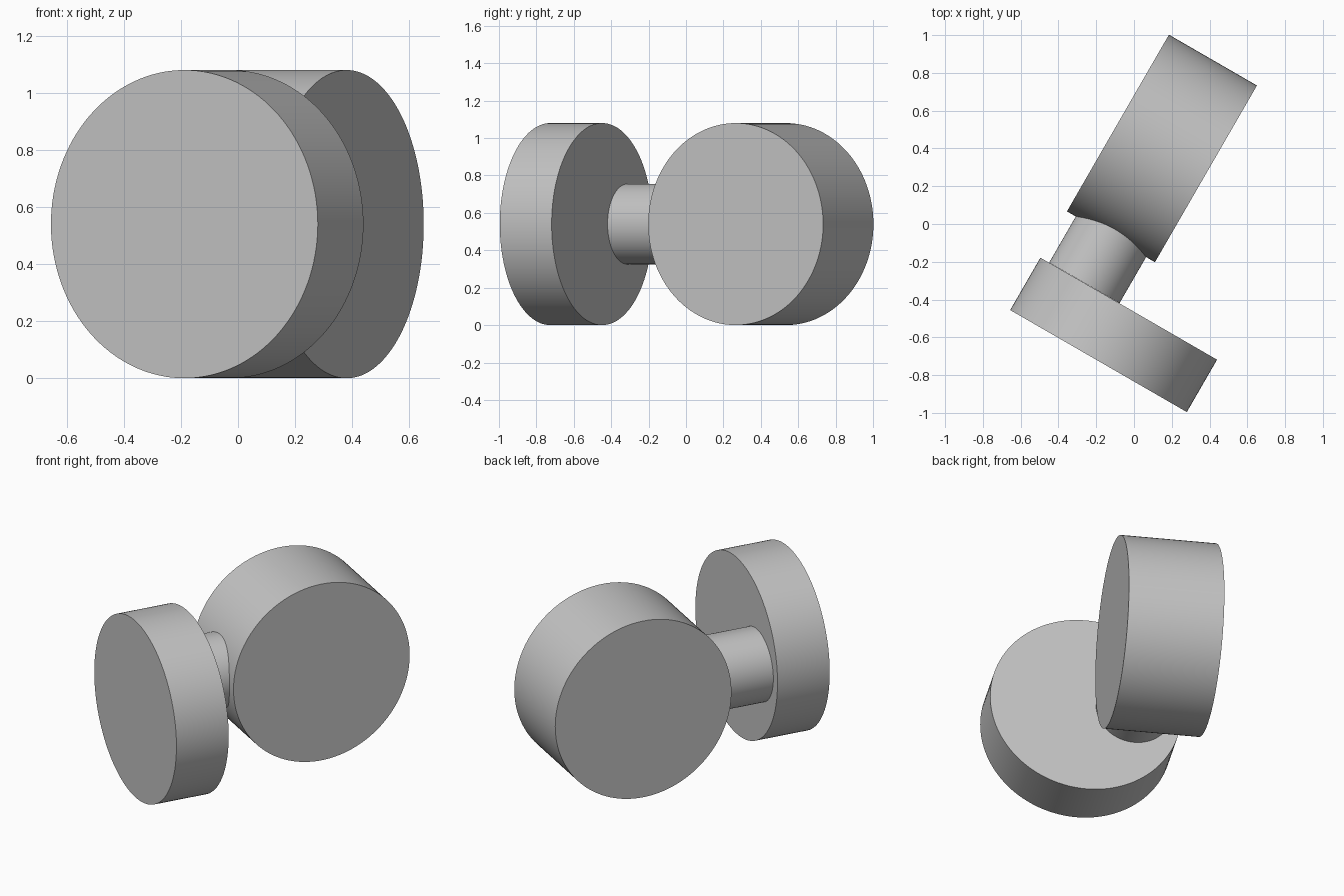
import bpy
import math
from mathutils import Vector

cube = bpy.data.objects.get("Cube")
if cube:
    bpy.data.objects.remove(cube, do_unlink=True)

grey = bpy.data.materials.new("light grey")
grey.use_nodes = True
colour = (0.55, 0.55, 0.55, 1)
grey.diffuse_color = colour
grey.node_tree.nodes["Principled BSDF"].inputs["Base Color"].default_value = colour

RADIUS = 0.54
STEM_RADIUS = 0.215
# The stem axis and the horizontal direction square to it
along = Vector((0.5, math.sqrt(3) / 2, 0))
across = Vector((math.sqrt(3) / 2, -0.5, 0))


def cylinder(name, centre, axis, radius, length):
    bpy.ops.mesh.primitive_cylinder_add(vertices=128, radius=radius, depth=length, location=centre)
    obj = bpy.context.object
    obj.name = name
    obj.rotation_euler = axis.to_track_quat("Z", "Y").to_euler()
    obj.data.materials.append(grey)
    bpy.ops.object.shade_smooth_by_angle(angle=math.radians(30))
    return obj


# Base disc, facing along the stem
base_centre = Vector((-0.108, -0.587, RADIUS))
cylinder("base_disc", base_centre, along, RADIUS, 0.32)

# Round knob, lying square to the stem
knob_centre = Vector((0.148, 0.4, RADIUS))
cylinder("knob", knob_centre, across, RADIUS, 0.538)

# Stem from the inner face of the disc into the rim of the knob
stem_end = knob_centre - along * (RADIUS - 0.05)
stem_start = knob_centre - along * 0.822
cylinder("stem", (stem_start + stem_end) / 2, along, STEM_RADIUS, (stem_end - stem_start).length)
